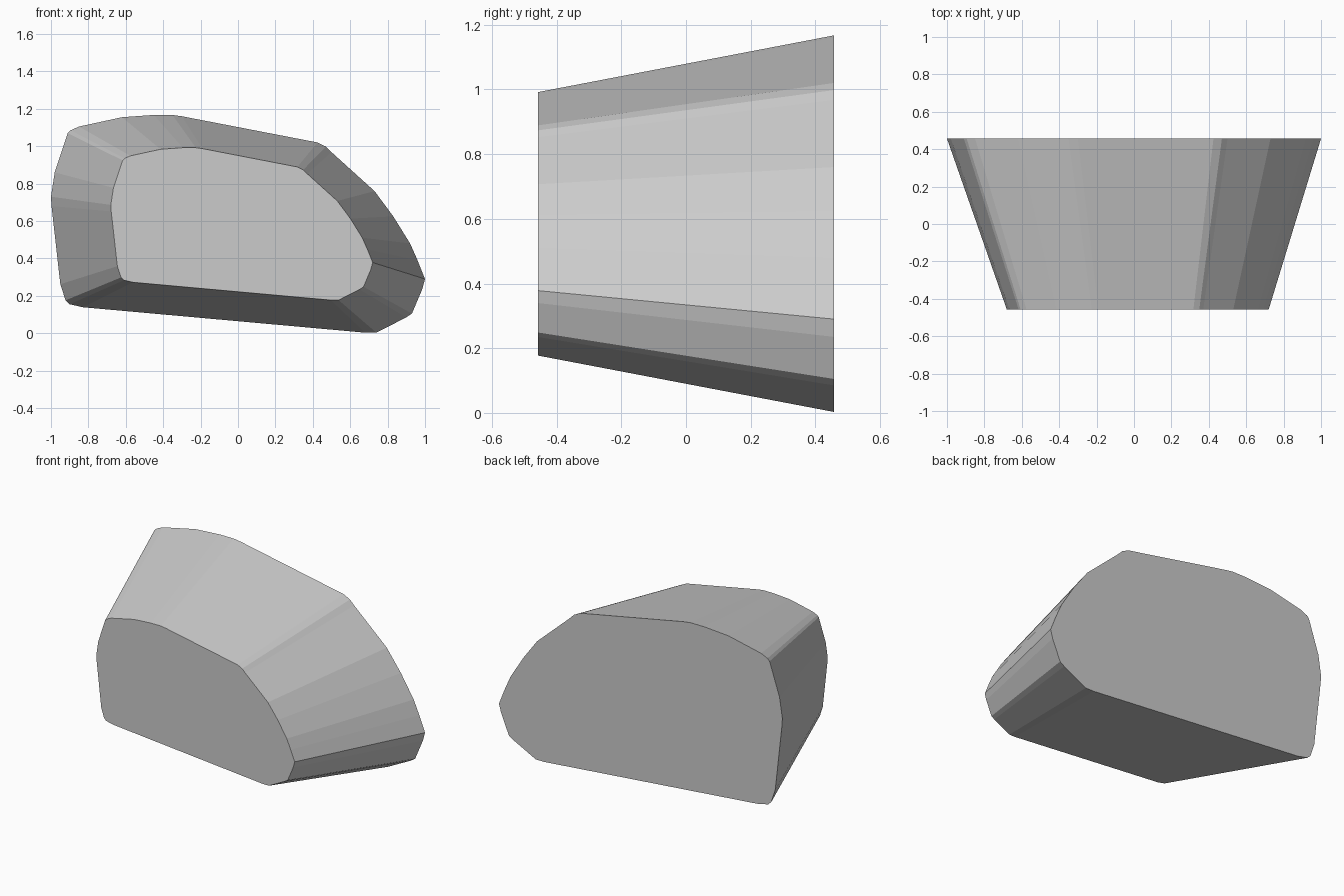
import bpy
import bmesh

if "Cube" in bpy.data.objects:
    bpy.data.objects.remove(bpy.data.objects["Cube"])

# Rounded wedge outline (x, z) of the large back face, clockwise seen from the front
OUTLINE = [
    (-1.0, 0.73), (-0.98, 0.86), (-0.91, 1.07), (-0.895, 1.085), (-0.85, 1.105),
    (-0.62, 1.155), (-0.45, 1.167), (-0.35, 1.167), (-0.30, 1.16),
    (0.425, 1.02), (0.47, 0.998), (0.50, 0.968), (0.73, 0.76),
    (0.83, 0.625), (0.92, 0.48), (0.96, 0.39), (1.0, 0.29), (0.985, 0.235),
    (0.93, 0.105), (0.90, 0.085), (0.74, 0.003), (0.68, 0.003),
    (-0.83, 0.139), (-0.90, 0.155), (-0.922, 0.176), (-0.95, 0.262), (-0.997, 0.68),
]
HALF_DEPTH = 0.457
TAPER, SHIFT_X, SHIFT_Z = 0.70, 0.02, 0.175

grey = bpy.data.materials.new("plain grey")
grey.diffuse_color = (0.6, 0.6, 0.6, 1)
grey.use_nodes = True
grey.node_tree.nodes["Principled BSDF"].inputs["Base Color"].default_value = grey.diffuse_color

# Tapered block: large back cap, smaller front cap, sloping walls between
bm = bmesh.new()
back = [bm.verts.new((x, HALF_DEPTH, z)) for x, z in OUTLINE]
front = [bm.verts.new((x * TAPER + SHIFT_X, -HALF_DEPTH, z * TAPER + SHIFT_Z))
         for x, z in OUTLINE]
bm.faces.new(back)
bm.faces.new(front[::-1])
for i in range(len(OUTLINE)):
    j = (i + 1) % len(OUTLINE)
    bm.faces.new((back[j], back[i], front[i], front[j]))
bmesh.ops.recalc_face_normals(bm, faces=bm.faces)

mesh = bpy.data.meshes.new("tapered_block")
bm.to_mesh(mesh)
bm.free()
mesh.materials.append(grey)
block = bpy.data.objects.new("tapered_block", mesh)
bpy.context.collection.objects.link(block)
